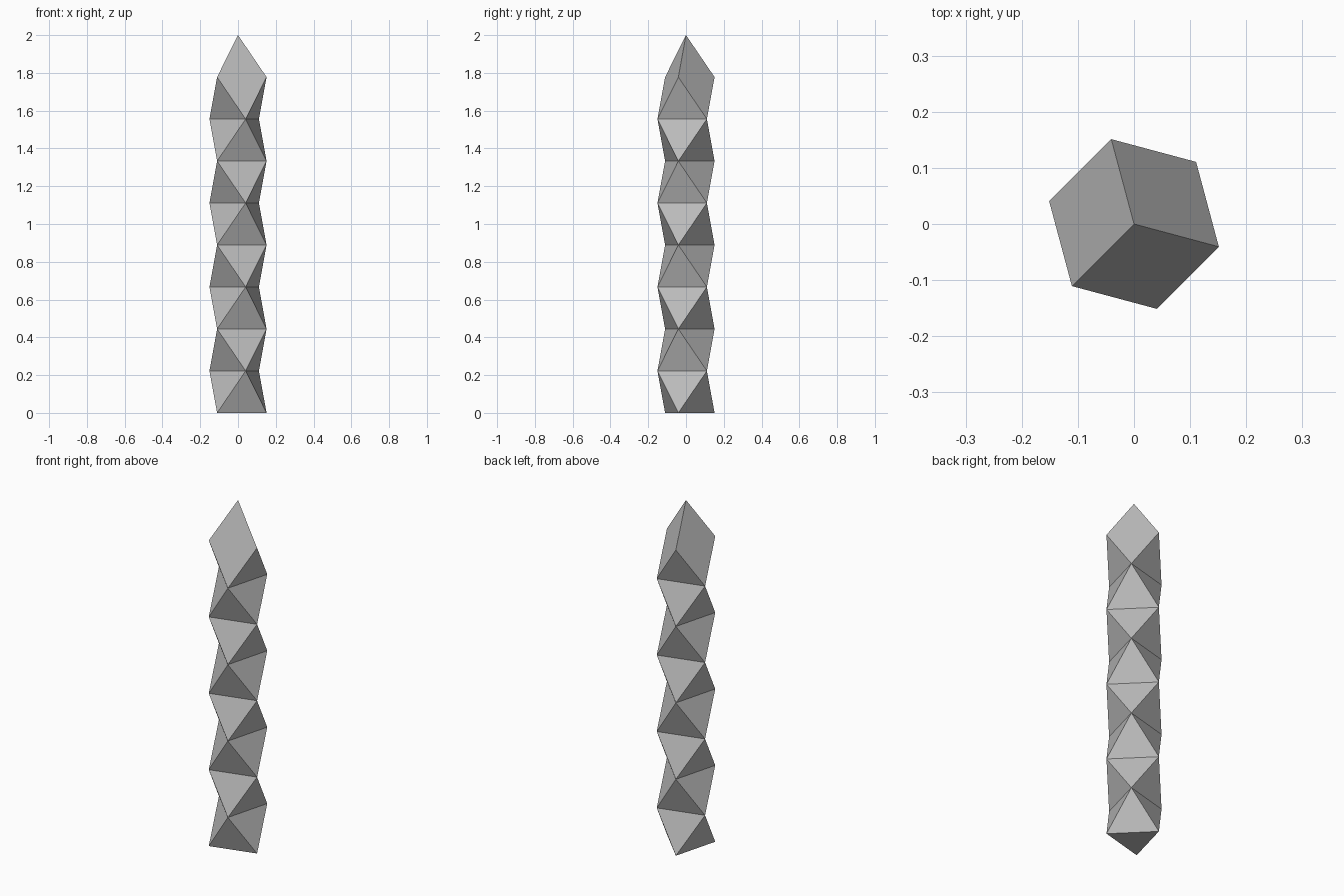
import bpy, bmesh
from math import cos, sin, radians

cube = bpy.data.objects.get("Cube")
if cube:
    bpy.data.objects.remove(cube, do_unlink=True)

LEVELS = 9
STEP = 2 / LEVELS
RADIUS = 0.1565

# Plain grey material
grey = bpy.data.materials.new("plain_grey")
grey.use_nodes = True
colour = (0.5, 0.5, 0.5, 1)
grey.diffuse_color = colour
grey.node_tree.nodes["Principled BSDF"].inputs["Base Color"].default_value = colour

bm = bmesh.new()


def triangle_ring(level):
    """Three corners, turned a further 60 degrees at each level."""
    angles = [radians(-15 + 60 * level + 120 * k) for k in range(3)]
    return [bm.verts.new((RADIUS * cos(a), RADIUS * sin(a), level * STEP)) for a in angles]


rings = [triangle_ring(i) for i in range(LEVELS)]
apex = bm.verts.new((0, 0, 2))

# Flat base
bm.faces.new(reversed(rings[0]))

# Stacked twisted segments, the last one running up into the point
for low, up in zip(rings, rings[1:]):
    for k in range(3):
        n = (k + 1) % 3
        bm.faces.new((low[k], low[n], up[k]))
        if up is rings[-1]:
            bm.faces.new((low[n], up[n], apex, up[k]))
        else:
            bm.faces.new((low[n], up[n], up[k]))

mesh = bpy.data.meshes.new("faceted_column")
bm.to_mesh(mesh)
bm.free()
mesh.materials.append(grey)
column = bpy.data.objects.new("faceted_column", mesh)
bpy.context.collection.objects.link(column)
